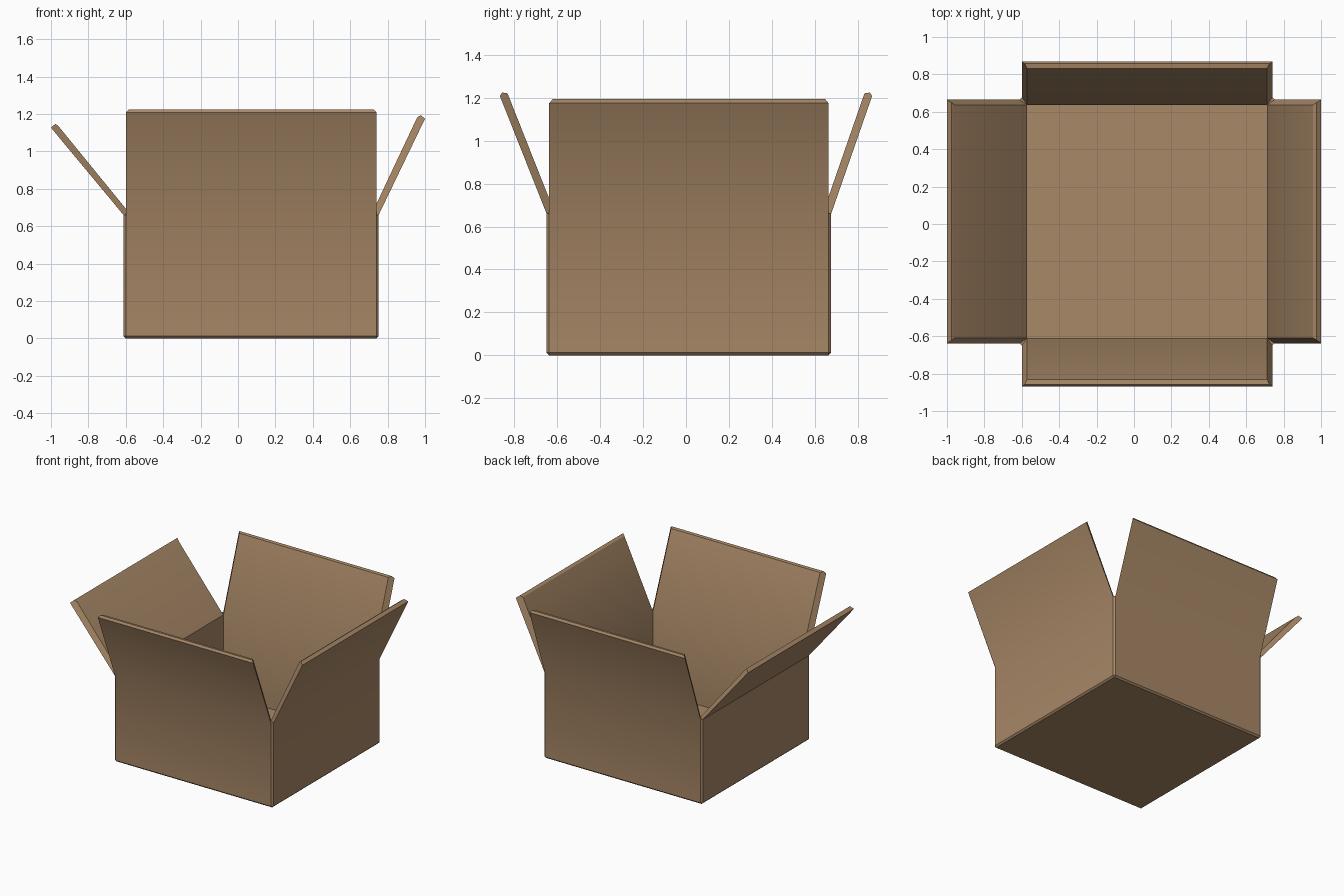
import bpy, bmesh

if "Cube" in bpy.data.objects:
    bpy.data.objects.remove(bpy.data.objects["Cube"])

# Overall box: outer walls, card thickness, edge chamfer, hinge height
X0, X1, Y0, Y1 = -0.612, 0.752, -0.650, 0.677
T, B, HINGE, FLOOR = 0.040, 0.012, 0.66, 0.038

# Each side: axis of depth, outward sign, outer position, range along, flap tip (outer, ridge, inner)
LONG_TIP = [(0.868, 1.209), (0.857, 1.225), (0.832, 1.221)]
SIDES = [
    ('y', -1, -Y0, X0, X1, LONG_TIP),                                            # front
    ('x', 1, X1, Y0, Y1, [(1.0, 1.175), (0.977, 1.194), (0.958, 1.182)]),        # right
    ('y', 1, Y1, X1, X0, LONG_TIP),                                              # back
    ('x', -1, -X0, Y1, Y0, [(1.0, 1.127), (0.976, 1.148), (0.958, 1.133)]),      # left
]

card = bpy.data.materials.new("cardboard brown")
card.diffuse_color = (0.392, 0.246, 0.135, 1)
card.use_nodes = True
card.node_tree.nodes["Principled BSDF"].inputs["Base Color"].default_value = card.diffuse_color

bm = bmesh.new()


def side_strip(axis, sign, d, a0, a1, tip):
    """Wall and flap as one folded profile; returns vertices at both ends."""
    step = 1 if a1 > a0 else -1
    profile = [(d - B, 0, B), (d, B, B), (d, HINGE, B),
               (*tip[0], B), (*tip[1], T * 0.7), (*tip[2], T),
               (d - T, HINGE, T), (d - T, FLOOR, T)]
    start, end = [], []
    for depth, z, inset in profile:
        for along, row in ((a0 + step * inset, start), (a1 - step * inset, end)):
            p = (sign * depth, along, z) if axis == 'x' else (along, sign * depth, z)
            row.append(bm.verts.new(p))
    for i in range(len(profile) - 1):
        bm.faces.new((start[i], end[i], end[i + 1], start[i + 1]))
    # flap end caps
    bm.faces.new(start[2:7])
    bm.faces.new(end[2:7])
    return start, end


strips = [side_strip(*s) for s in SIDES]

# Chamfered corners between neighbouring walls
for i in range(4):
    e, s = strips[i][1], strips[(i + 1) % 4][0]
    bm.faces.new((e[1], s[1], s[2], e[2]))
    bm.faces.new((e[0], s[1], e[1]))
    bm.faces.new((e[2], s[2], e[6]))

# Underside and inner floor
bm.faces.new([st[0][0] for st in strips])
bm.faces.new([st[0][7] for st in strips])

bmesh.ops.remove_doubles(bm, verts=bm.verts[:], dist=0.0005)
bmesh.ops.recalc_face_normals(bm, faces=bm.faces[:])

mesh = bpy.data.meshes.new("open_box")
bm.to_mesh(mesh)
bm.free()
mesh.materials.append(card)
box = bpy.data.objects.new("open_box", mesh)
bpy.context.collection.objects.link(box)

# Gentle folds shade smoothly, chamfers and the steep flap stay sharp
bpy.context.view_layer.objects.active = box
box.select_set(True)
bpy.ops.object.shade_smooth_by_angle(angle=0.5236)
